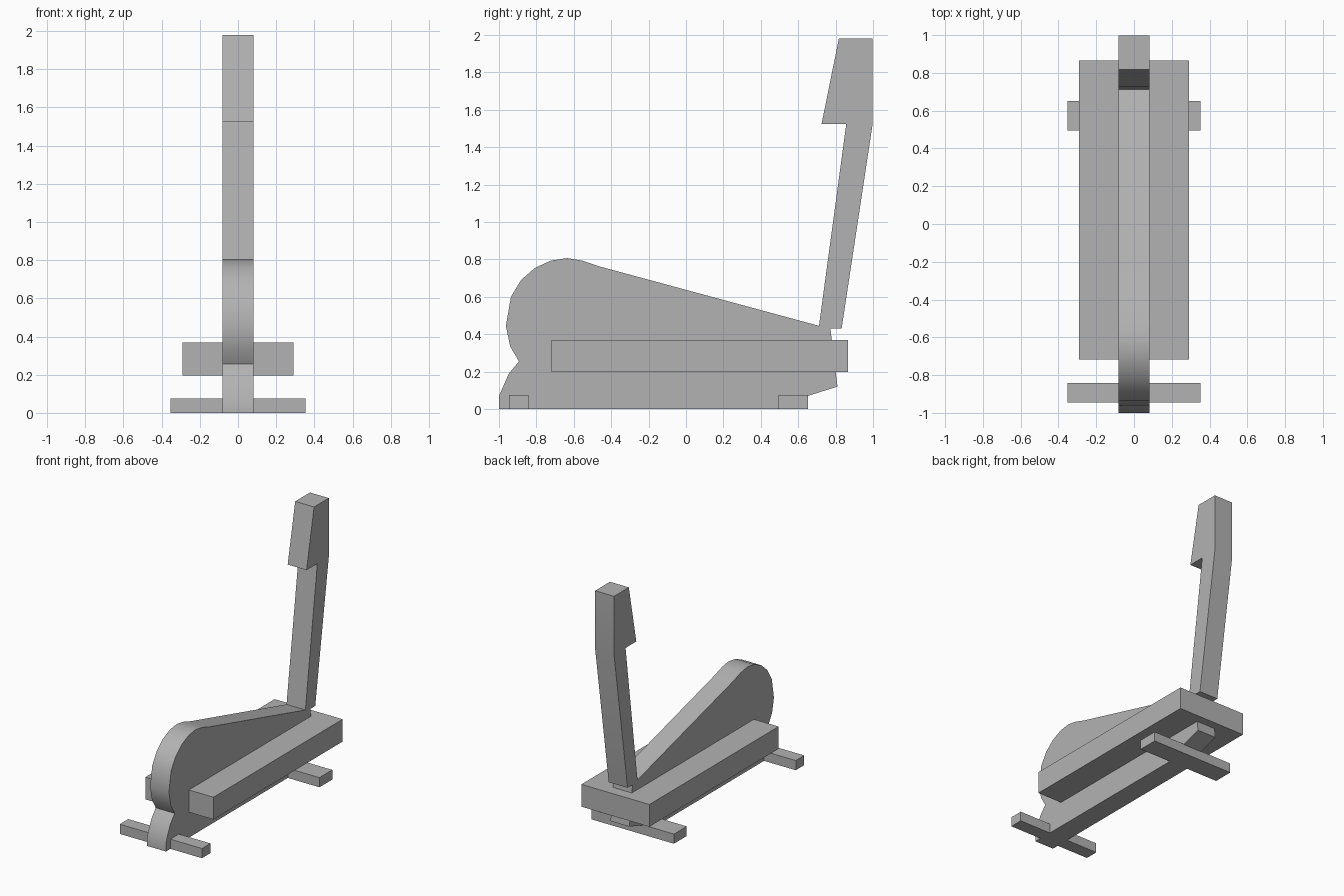
import bpy
import bmesh
from mathutils import Vector

default_cube = bpy.data.objects.get("Cube")
if default_cube:
    bpy.data.objects.remove(default_cube, do_unlink=True)

# Single plain grey finish
grey = bpy.data.materials.new("plain grey")
grey.use_nodes = True
colour = (0.45, 0.45, 0.45, 1)
grey.diffuse_color = colour
grey.node_tree.nodes["Principled BSDF"].inputs["Base Color"].default_value = colour


def add_object(name, bm):
    """Turn a bmesh into a named grey object in the scene."""
    bmesh.ops.recalc_face_normals(bm, faces=bm.faces)
    mesh = bpy.data.meshes.new(name)
    bm.to_mesh(mesh)
    bm.free()
    mesh.materials.append(grey)
    obj = bpy.data.objects.new(name, mesh)
    bpy.context.collection.objects.link(obj)
    return obj


def extrude_profile(name, profile, half_width):
    """Extrude a side profile of (y, z) points evenly across x."""
    bm = bmesh.new()
    outline = [bm.verts.new((-half_width, y, z)) for y, z in profile]
    face = bm.faces.new(outline)
    result = bmesh.ops.extrude_face_region(bm, geom=[face])
    moved = [item for item in result["geom"] if isinstance(item, bmesh.types.BMVert)]
    bmesh.ops.translate(bm, verts=moved, vec=Vector((2 * half_width, 0, 0)))
    return add_object(name, bm)


def add_bar(name, half_width, front, back, bottom, top):
    """Rectangular bar centred across x."""
    corners = [(front, bottom), (back, bottom), (back, top), (front, top)]
    return extrude_profile(name, corners, half_width)


# Rounded housing, base beam and upright mast share one silhouette
front_foot_edge = [(-1, 0), (-1, .07), (-.947, .19), (-.893, .255)]
rounded_housing = [(-.94, .335), (-.963, .445), (-.936, .6), (-.882, .69),
                   (-.807, .755), (-.722, .794), (-.636, .807),
                   (-.556, .794), (-.46, .762), (.711, .445)]
mast_and_head = [(.857, 1.525), (.725, 1.525), (.817, 1.98), (.998, 1.98),
                 (.998, 1.525), (.832, .43), (.772, .43)]
rear_edge = [(.81, .12), (.65, .07), (.65, 0)]
body = extrude_profile("body_and_mast",
                       front_foot_edge + rounded_housing + mast_and_head + rear_edge,
                       half_width=.081)

# Smooth the curved front of the housing, keeping the corners sharp
bpy.ops.object.select_all(action="DESELECT")
body.select_set(True)
bpy.context.view_layer.objects.active = body
bpy.ops.object.shade_smooth_by_angle(angle=.5)

# Wide platform along both sides
add_bar("side_platform", half_width=.292, front=-.718, back=.866, bottom=.197, top=.37)

# Cross feet
add_bar("front_foot", half_width=.353, front=-.946, back=-.842, bottom=0, top=.075)
add_bar("rear_foot", half_width=.353, front=.495, back=.652, bottom=0, top=.075)
